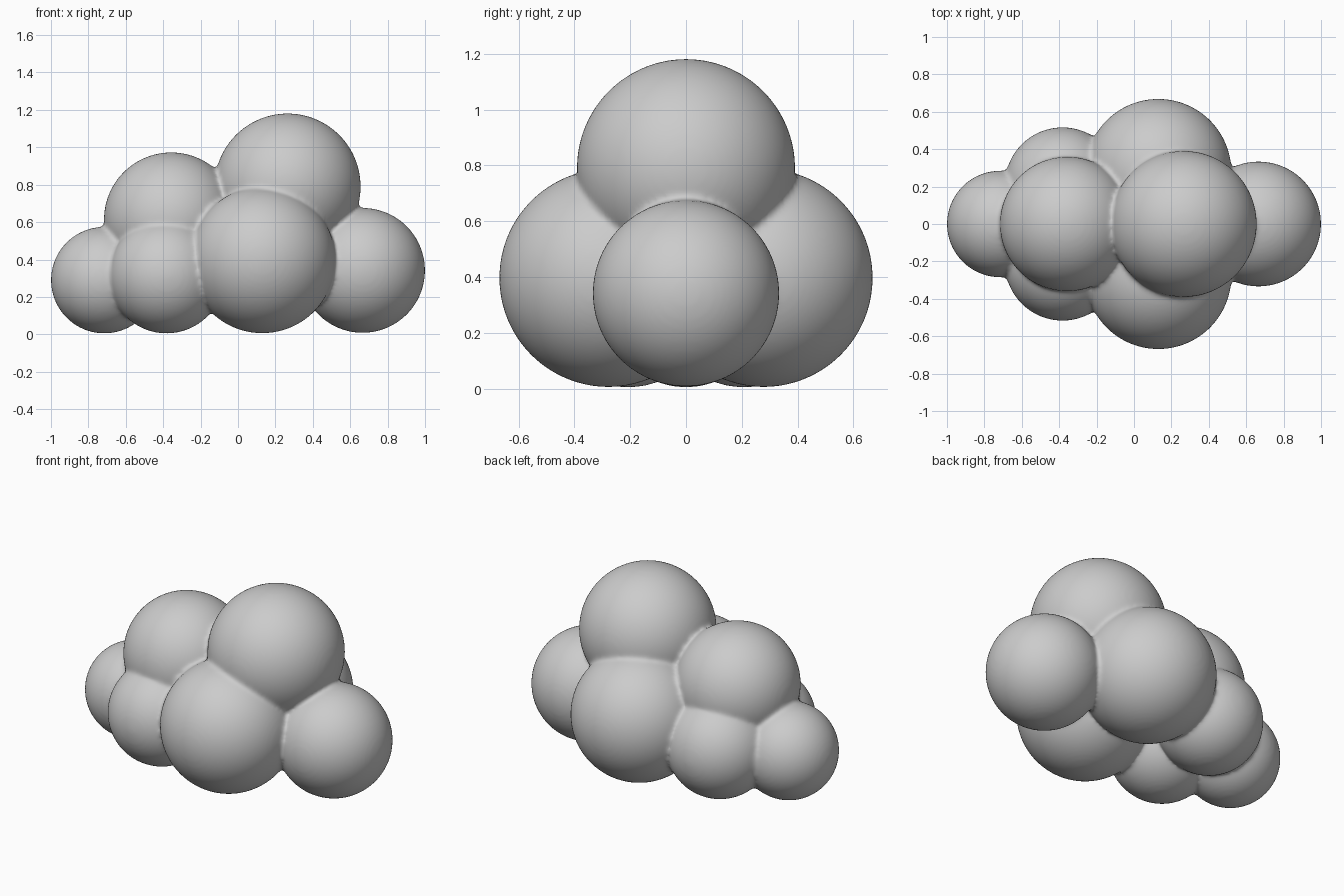
import bpy
import bmesh
from mathutils import Matrix

cube = bpy.data.objects.get("Cube")
if cube:
    bpy.data.objects.remove(cube, do_unlink=True)

# Single soft grey
grey = bpy.data.materials.new("soft_grey")
grey.use_nodes = True
colour = (0.6, 0.6, 0.6, 1)
grey.diffuse_color = colour
grey.node_tree.nodes["Principled BSDF"].inputs["Base Color"].default_value = colour

# Puffs: x, y, z, radius
centre_puffs = [
    (-0.715, 0, 0.29, 0.285),   # small end
    (0.666, 0, 0.342, 0.334),   # large end
    (-0.357, 0, 0.613, 0.36),   # lower crown
    (0.265, 0, 0.79, 0.391),    # upper crown
]
side_puffs = [
    (0.13, 0.278, 0.397, 0.391),    # large flank
    (-0.382, 0.208, 0.314, 0.309),  # small flank
]
mirrored = [(x, -y, z, r) for x, y, z, r in side_puffs]

bm = bmesh.new()
for x, y, z, r in centre_puffs + side_puffs + mirrored:
    bmesh.ops.create_icosphere(bm, subdivisions=5, radius=r,
                               matrix=Matrix.Translation((x, y, z)))
mesh = bpy.data.meshes.new("cloud")
bm.to_mesh(mesh)
bm.free()
mesh.materials.append(grey)
cloud = bpy.data.objects.new("cloud", mesh)
bpy.context.collection.objects.link(cloud)

# Fuse the puffs and soften the creases between them
fuse = cloud.modifiers.new("fuse", 'REMESH')
fuse.mode = 'VOXEL'
fuse.voxel_size = 0.012
fuse.use_smooth_shade = True
soften = cloud.modifiers.new("soften", 'SMOOTH')
soften.factor = 0.5
soften.iterations = 10
